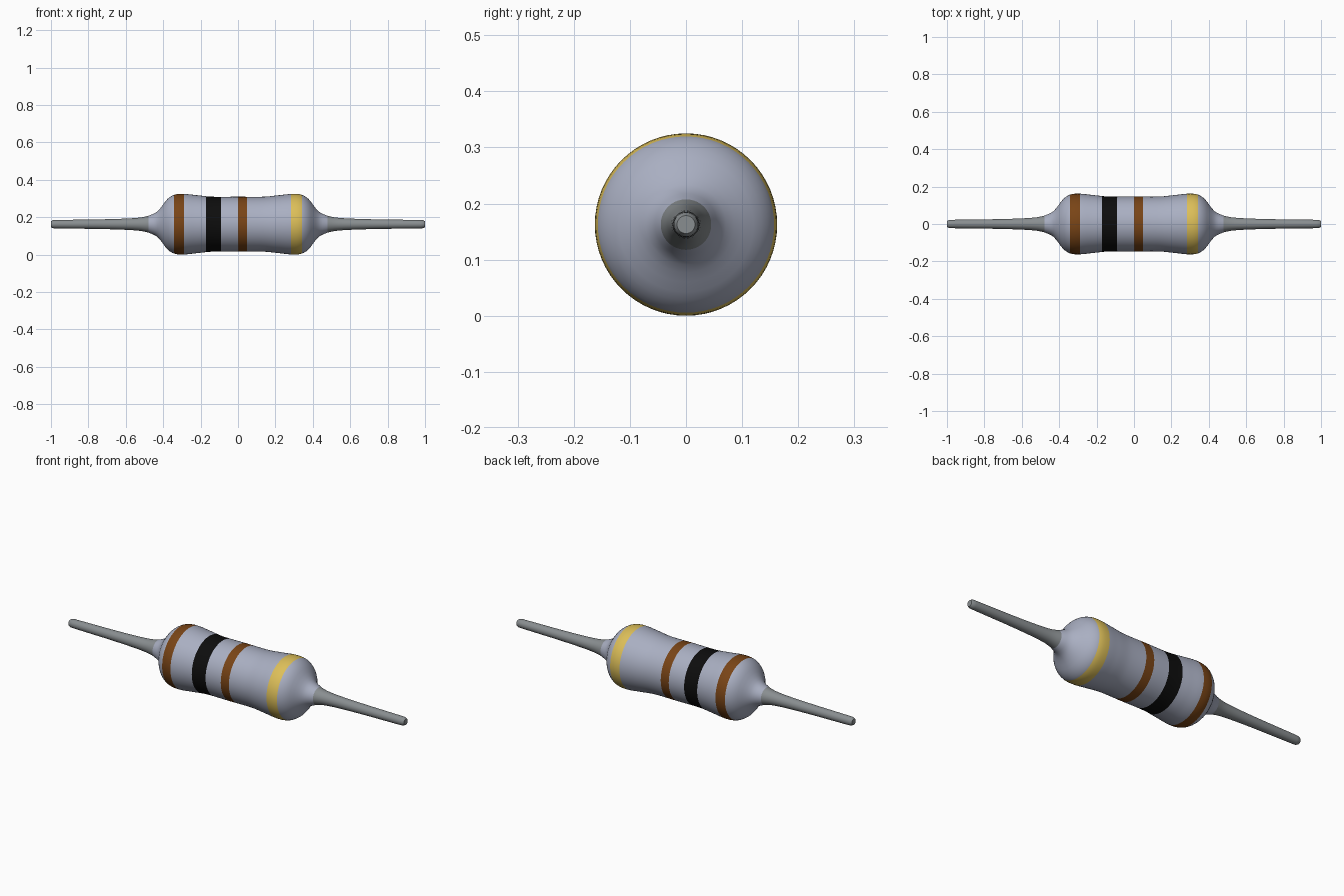
import bpy, bmesh, math

if "Cube" in bpy.data.objects:
    bpy.data.objects.remove(bpy.data.objects["Cube"])

AXIS_Z = 0.1625   # height of the resistor's centre line
SIDES = 64


def material(name, rgb):
    m = bpy.data.materials.new(name)
    m.diffuse_color = (*rgb, 1)
    m.use_nodes = True
    m.node_tree.nodes["Principled BSDF"].inputs["Base Color"].default_value = m.diffuse_color
    return m


casing_grey = material("casing grey", (0.40, 0.43, 0.54))
wire_grey = material("wire grey", (0.25, 0.27, 0.28))
brown = material("brown", (0.19, 0.058, 0.008))
black = material("black", (0.004, 0.004, 0.004))
gold = material("gold", (0.72, 0.52, 0.10))


def smooth_radius(points, x):
    """Catmull-Rom style interpolation of radius through the profile points."""
    for i in range(len(points) - 1):
        (x0, r0), (x1, r1) = points[i], points[i + 1]
        if x0 <= x <= x1:
            xa, ra = points[max(i - 1, 0)]
            xb, rb = points[min(i + 2, len(points) - 1)]
            h = x1 - x0
            t = (x - x0) / h
            m0, m1 = (r1 - ra) / (x1 - xa) * h, (rb - r0) / (xb - x0) * h
            return ((2*t**3 - 3*t*t + 1) * r0 + (t**3 - 2*t*t + t) * m0
                    + (3*t*t - 2*t**3) * r1 + (t**3 - t*t) * m1)
    return points[-1][1]


def lathe(name, profile, mats, pick=lambda x: 0, cap_end=False):
    """Spin an (x, radius) profile around the x axis."""
    bm = bmesh.new()
    rings = []
    for x, r in profile:
        rings.append([bm.verts.new((x, r * math.cos(a), r * math.sin(a)))
                      for a in (2 * math.pi * k / SIDES for k in range(SIDES))])
    for i in range(len(rings) - 1):
        mid = (profile[i][0] + profile[i + 1][0]) / 2
        for k in range(SIDES):
            n = (k + 1) % SIDES
            f = bm.faces.new((rings[i][k], rings[i][n], rings[i + 1][n], rings[i + 1][k]))
            f.material_index = pick(mid)
    if cap_end:
        bm.faces.new(rings[-1])
    bmesh.ops.recalc_face_normals(bm, faces=bm.faces)
    # an open tube may recalculate inwards: check against the axis
    f = max(bm.faces, key=lambda q: q.calc_center_median().yz.length)
    if f.normal.yz.dot(f.calc_center_median().yz) < 0:
        bmesh.ops.reverse_faces(bm, faces=bm.faces)
    me = bpy.data.meshes.new(name)
    bm.to_mesh(me)
    bm.free()
    for m in mats:
        me.materials.append(m)
    ob = bpy.data.objects.new(name, me)
    bpy.context.collection.objects.link(ob)
    ob.location.z = AXIS_Z
    bpy.context.view_layer.objects.active = ob
    ob.select_set(True)
    bpy.ops.object.shade_smooth_by_angle(angle=math.radians(35))
    ob.select_set(False)
    return ob


# casing: half profile mirrored to both ends, colour bands cut in along its length
half = [(0.0, 0.147), (0.14, 0.147), (0.22, 0.155), (0.30, 0.1625), (0.345, 0.156),
        (0.38, 0.132), (0.41, 0.092), (0.435, 0.065), (0.478, 0.045)]
bands = [(-0.342, -0.289, 1), (-0.171, -0.091, 2), (0.0, 0.048, 1), (0.283, 0.342, 3)]
stations = {round(-0.478 + 0.956 * i / 76, 4) for i in range(77)}
edges = [e for b in bands for e in b[:2]]
stations = sorted({s for s in stations if all(abs(s - e) > 0.004 for e in edges)} | set(edges))
lathe("casing", [(x, smooth_radius(half, abs(x))) for x in stations],
      [casing_grey, brown, black, gold],
      lambda x: next((m for a, b, m in bands if a < x < b), 0))

# wire leads: flared at the casing, thin with a bevelled tip at the end
flare = [(0.478, 0.045), (0.52, 0.036), (0.60, 0.030), (0.75, 0.0255), (0.90, 0.0235), (0.975, 0.0225)]
lead = [(x, smooth_radius(flare, x)) for x in (0.478 + 0.497 * i / 24 for i in range(25))]
lead += [(0.99, 0.0215), (1.0, 0.016)]
for side, sign in (("left", -1), ("right", 1)):
    lathe(side + "_lead", [(sign * x, r) for x, r in lead], [wire_grey], cap_end=True)
